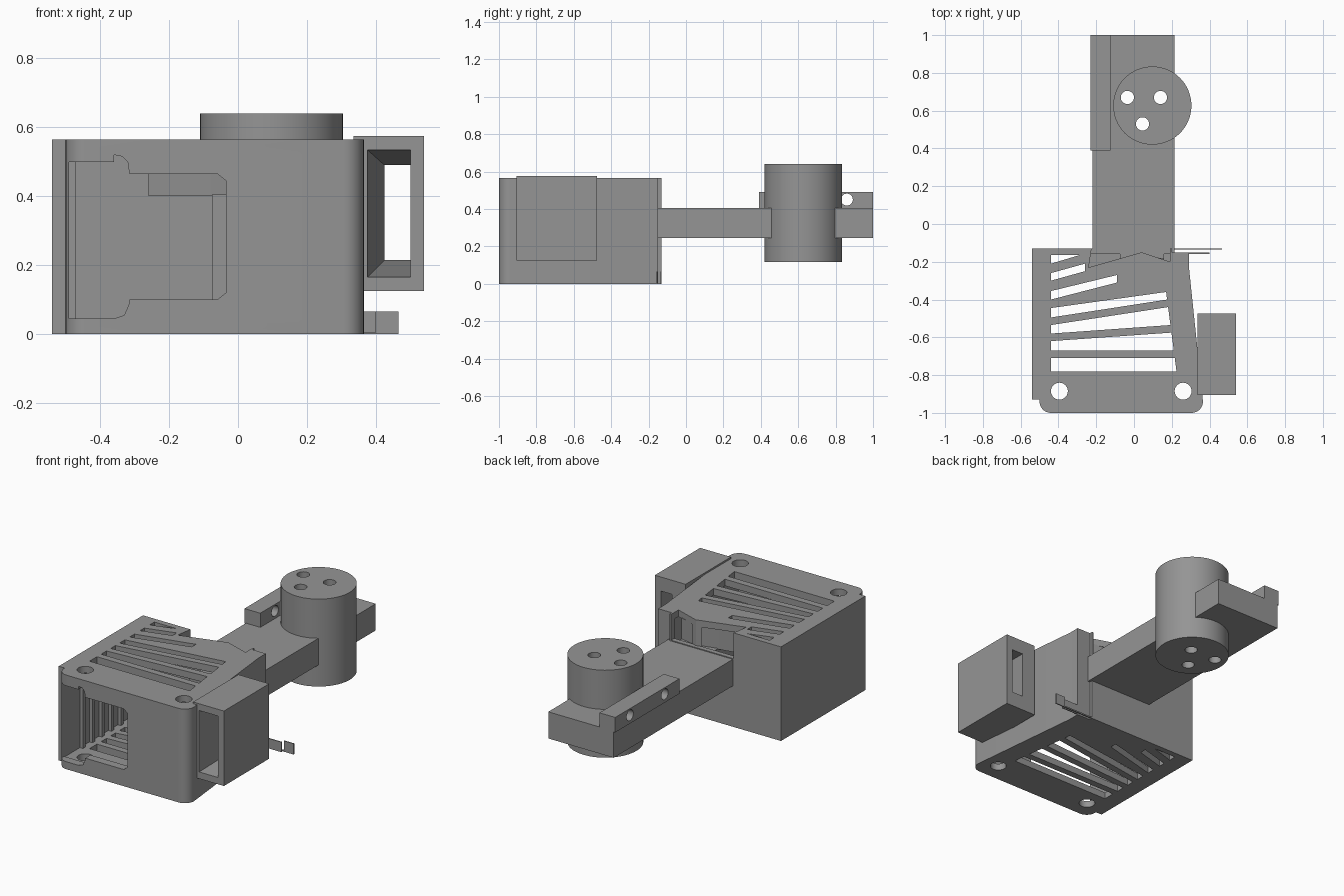
import bpy, bmesh, math

cube = bpy.data.objects.get("Cube")
if cube:
    bpy.data.objects.remove(cube, do_unlink=True)

grey = bpy.data.materials.new("plain_grey")
grey.use_nodes = True
colour = (0.3, 0.3, 0.3, 1)
grey.diffuse_color = colour
grey.node_tree.nodes["Principled BSDF"].inputs["Base Color"].default_value = colour


def loft(name, pairs):
    """Closed solids, each spanned between two matching rings."""
    bm = bmesh.new()
    for a, b in pairs:
        lower = [bm.verts.new(p) for p in a]
        upper = [bm.verts.new(p) for p in b]
        bm.faces.new(lower)
        bm.faces.new(upper)
        for i in range(len(a)):
            j = (i + 1) % len(a)
            bm.faces.new((lower[i], lower[j], upper[j], upper[i]))
    bmesh.ops.recalc_face_normals(bm, faces=bm.faces[:])
    mesh = bpy.data.meshes.new(name)
    bm.to_mesh(mesh)
    bm.free()
    mesh.materials.append(grey)
    obj = bpy.data.objects.new(name, mesh)
    bpy.context.collection.objects.link(obj)
    return obj


def rise(pts, z0, z1):
    return [(x, y, z0) for x, y in pts], [(x, y, z1) for x, y in pts]


def along_y(pts, y0, y1):
    return [(x, y0, z) for x, z in pts], [(x, y1, z) for x, z in pts]


def rect(x0, x1, y0, y1):
    return [(x0, y0), (x1, y0), (x1, y1), (x0, y1)]


def arc(cx, cy, r, start, end, n):
    return [(cx + r * math.cos(math.radians(start + (end - start) * i / n)),
             cy + r * math.sin(math.radians(start + (end - start) * i / n)))
            for i in range(n + 1)]


def circle(cx, cy, r, n=32):
    return arc(cx, cy, r, 0, 360, n)[:-1]


def box(name, x0, x1, y0, y1, z0, z1):
    return loft(name, [rise(rect(x0, x1, y0, y1), z0, z1)])


def cut(obj, pairs):
    cutter = loft("cutter", pairs)
    cutter.hide_render = True
    mod = obj.modifiers.new("cut", 'BOOLEAN')
    mod.operation = 'DIFFERENCE'
    mod.solver = 'EXACT'
    mod.object = cutter
    bpy.context.view_layer.objects.active = obj
    bpy.ops.object.modifier_apply(modifier=mod.name)
    bpy.data.objects.remove(cutter, do_unlink=True)


def smooth(obj):
    bpy.ops.object.select_all(action='DESELECT')
    obj.select_set(True)
    bpy.context.view_layer.objects.active = obj
    bpy.ops.object.shade_smooth_by_angle(angle=math.radians(30))


# Housing shell with rounded front corners and a slanted side
outline = [(-0.54, -0.13), (-0.54, -0.93), (-0.5, -0.93)]
outline += arc(-0.44, -0.94, 0.06, 180, 270, 8)
outline += arc(0.305, -0.94, 0.06, 270, 360, 8)
outline += [(0.29, -0.22), (0.29, -0.15), (0.2, -0.15), (0.2, -0.13)]
housing = loft("housing", [rise(outline, 0, 0.565)])
cavity = [(-0.49, -0.95), (0.315, -0.95), (0.245, -0.16), (-0.49, -0.16)]
cut(housing, [rise(cavity, 0.04, 0.525)])

# Stepped opening in the front wall
opening = [(-0.49, 0.045), (-0.36, 0.045), (-0.33, 0.055), (-0.315, 0.09),
           (-0.315, 0.10), (-0.06, 0.10), (-0.035, 0.12), (-0.035, 0.445),
           (-0.06, 0.465), (-0.315, 0.465), (-0.32, 0.50), (-0.335, 0.515),
           (-0.36, 0.52), (-0.36, 0.50), (-0.49, 0.50)]
cut(housing, [along_y(opening, -1.05, -0.93)])

# Fanned vent slots through roof and floor: left low, left high, right low, right high
slots = [(-0.78, -0.71, -0.78, -0.71), (-0.67, -0.62, -0.67, -0.575),
         (-0.58, -0.535, -0.535, -0.44), (-0.495, -0.445, -0.40, -0.36)]
vents = []
for a, b, c, d in slots:
    right = [(0.225 - 0.131 * (y + 0.78), y) for y in (c, d)]
    vents.append([(-0.44, a), right[0], right[1], (-0.44, b)])
vents.append([(-0.44, -0.40), (-0.09, -0.31), (-0.09, -0.27), (-0.44, -0.355)])
vents.append([(-0.44, -0.30), (-0.26, -0.25), (-0.26, -0.21), (-0.44, -0.26)])
vents.append([(-0.44, -0.21), (-0.29, -0.165), (-0.44, -0.165)])
vents += [circle(x, -0.885, 0.045, 24) for x in (-0.395, 0.26)]
cut(housing, [rise(v, -0.1, 0.7) for v in vents])

# Open recess above the arm root
recess = [(-0.22, -0.1), (-0.24, -0.23), (0.04, -0.15), (0.19, -0.2), (0.19, -0.1)]
cut(housing, [rise(recess, 0.41, 0.6)])
smooth(housing)

# Inner wall ribs
loft("wall_ribs", [rise(rect(-0.492, -0.47, y, y + 0.025), 0.03, 0.53)
                   for y in [-0.8 + 0.09 * i for i in range(7)]])

# Blocks and guard where the arm joins the housing
box("arm_root_block", -0.075, 0.16, -0.36, -0.14, 0.02, 0.405)
guard = [(-0.26, -0.26), (-0.08, -0.225), (0.06, -0.19), (0.16, -0.21)]
loft("curved_guard", [rise(guard + [(x, y + 0.025) for x, y in reversed(guard)],
                           0.40, 0.53)])

# Side duct tapering toward its rear mouth
duct = box("side_duct", 0.335, 0.54, -0.905, -0.475, 0.125, 0.575)
mouth = [(x, -0.91, z) for x, z in rect(0.375, 0.50, 0.165, 0.535)]
exit_ring = [(x, -0.47, z) for x, z in rect(0.425, 0.50, 0.215, 0.49)]
cut(duct, [(mouth, exit_ring)])

# Thin tabs by the rear floor corner
box("inner_tab", 0.28, 0.40, -0.158, -0.152, 0.005, 0.065)
box("outer_tab", 0.40, 0.465, -0.136, -0.13, 0.005, 0.065)
box("tab_strip", 0.19, 0.465, -0.136, -0.13, 0.0, 0.008)

# Arm with a drilled edge rail
box("arm", -0.22, 0.215, -0.16, 1.0, 0.245, 0.405)
rail = box("edge_rail", -0.23, -0.125, 0.39, 1.0, 0.40, 0.49)
bores = []
for y in (0.53, 0.86):
    ring = circle(y, 0.45, 0.032, 24)
    bores.append(([(-0.3, a, b) for a, b in ring], [(0.0, a, b) for a, b in ring]))
cut(rail, bores)
smooth(rail)

# Round barrel with three through holes
barrel = loft("barrel", [rise(circle(0.097, 0.627, 0.207, 64), 0.115, 0.64)])
holes = [(-0.035, 0.67), (0.14, 0.67), (0.045, 0.53)]
cut(barrel, [rise(circle(x, y, 0.035, 24), 0, 0.8) for x, y in holes])
smooth(barrel)

# The arm is drilled to match the barrel
cut(bpy.data.objects["arm"], [rise(circle(x, y, 0.035, 24), 0, 0.8) for x, y in holes])
